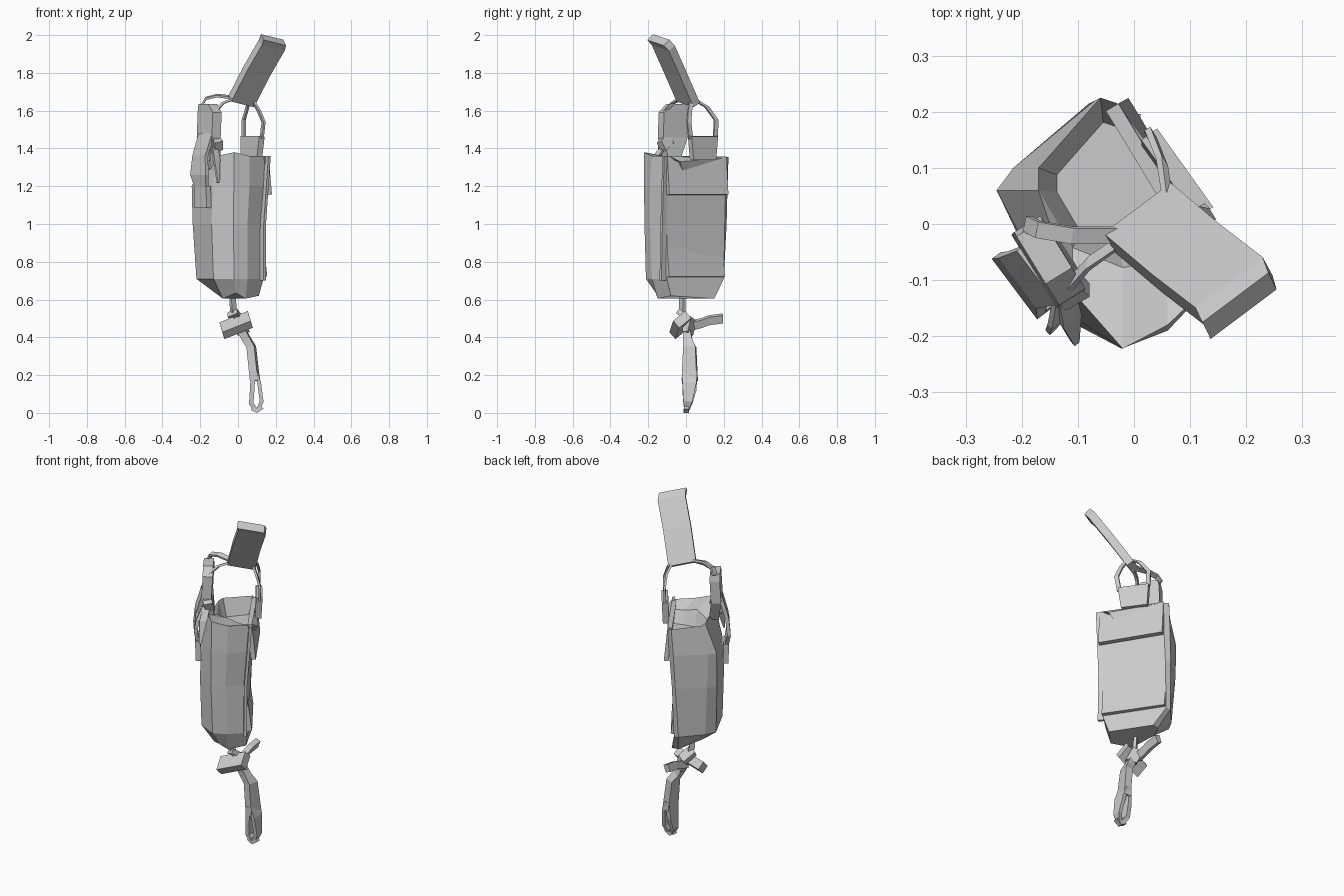
import bpy, bmesh
from mathutils import Vector


def loft(name, rings, floor=None):
    """Skin a stack of rings; an optional floor height sinks the top face."""
    bm = bmesh.new()
    loops = [[bm.verts.new(p) for p in r] for r in rings]
    n = len(loops[0])
    for a, b in zip(loops, loops[1:]):
        for i in range(n):
            j = (i + 1) % n
            bm.faces.new((a[i], a[j], b[j], b[i]))
    bm.faces.new(loops[0][::-1])
    top = bm.faces.new(loops[-1])
    if floor:
        bmesh.ops.inset_region(bm, faces=[top], thickness=0.025)
        for v in top.verts:          # front of the opening is covered over
            if v.co.y < 0:
                v.co.y *= 0.35
                v.co.z -= 0.03
        res = bmesh.ops.extrude_discrete_faces(bm, faces=[top])
        for v in res["faces"][0].verts:
            v.co = Vector((-0.04 + (v.co.x + 0.04) * 0.75, 0.05 + (v.co.y - 0.05) * 0.75, floor))
    bmesh.ops.recalc_face_normals(bm, faces=bm.faces)
    me = bpy.data.meshes.new(name)
    bm.to_mesh(me)
    bm.free()
    ob = bpy.data.objects.new(name, me)
    bpy.context.collection.objects.link(ob)
    return ob


def ribbon(name, path, w, thick, widths=None):
    """Flat strap along a path; w is the half-width vector."""
    pts, w = [Vector(p) for p in path], Vector(w)
    rings = []
    for i, p in enumerate(pts):
        t = pts[min(i + 1, len(pts) - 1)] - pts[max(i - 1, 0)]
        n = t.cross(w).normalized() * thick / 2
        k = w * (widths[i] if widths else 1)
        rings.append([p - k - n, p + k - n, p + k + n, p - k + n])
    return loft(name, rings)


def ring(z, *xy):
    return [Vector((x, y, z)) for x, y in xy]


# Main pouch: eight-sided loft with an open sunken top
low = ring(.605, (-.01, .15), (-.05, .14), (-.1, .07), (-.12, .02), (-.08, -.11), (-.01, -.16), (.04, -.15), (.11, -.08))
base = ring(.71, (-.06, .2), (-.09, .2), (-.19, .09), (-.22, .03), (-.13, -.16), (-.02, -.212), (.05, -.18), (.135, -.1))
mid = ring(1.0, (-.05, .205), (-.08, .215), (-.21, .1), (-.24, .05), (-.14, -.16), (-.025, -.22), (.05, -.19), (.13, -.1))
high = ring(1.2, (-.035, .21), (-.07, .22), (-.215, .1), (-.245, .06), (-.135, -.15), (-.022, -.222), (.06, -.19), (.145, -.1))
rim = ring(1.36, (-.03, .215), (-.06, .225), (-.17, .1), (-.17, .06), (-.11, -.12), (-.02, -.222), (.06, -.18), (.155, -.09))
for i, z in ((2, .63), (3, .635), (5, .635), (7, .62)):
    low[i].z = z
for i, z in ((0, 1.35), (1, 1.355), (5, 1.38)):
    rim[i].z = z
loft("pouch_body", [low, base, mid, high, rim], floor=1.26)

# Two overhanging flaps on the flat rear panel
ribbon("upper_flap", [(-.03, .213, 1.255), (.16, -.1, 1.255)], (-.009, -.005, .1), .026)
ribbon("lower_flap", [(-.06, .195, .795), (.138, -.1, .795)], (-.008, -.005, .075), .022)

# Piping seam running down the edge of the rear panel
ribbon("edge_seam", [(.155, -.105, 1.36), (.13, -.115, 1.0), (.13, -.12, .7)], (.012, -.015, 0), .016)

# Wide grip strap at the top
ribbon("grip_strap", [(.015, .012, 1.645), (.10, -.06, 1.81), (.178, -.12, 1.945), (.188, -.146, 1.975)],
       (.06, .045, -.015), .045, [1, 1, 1, .98])

# Right-hand tab and its wire-like loop up to the grip
ribbon("right_tab", [(.07, .09, 1.34), (.077, .09, 1.465)], (.05, -.07, 0), .035, [.85, 1])
for path in ([(.03, .155, 1.46), (.03, .16, 1.55), (.05, .11, 1.62), (.06, .04, 1.66)],
             [(.125, .025, 1.45), (.135, .015, 1.54), (.11, .02, 1.6), (.08, .03, 1.65)]):
    ribbon("right_loop", path, (.006, -.01, 0), .012)

# Left-hand cords from the grip to the shoulder tab
ribbon("left_cord_upper", [(-.03, -.02, 1.67), (-.11, -.02, 1.68), (-.17, -.01, 1.665), (-.19, .0, 1.63)], (.003, .014, .004), .012)
ribbon("left_cord_lower", [(-.03, -.035, 1.66), (-.08, -.07, 1.64), (-.115, -.11, 1.6)], (.003, .012, 0), .012)

# Left shoulder tab joining the pouch
ribbon("left_tab", [(-.16, -.05, 1.635), (-.15, -.065, 1.59), (-.155, -.07, 1.46), (-.135, -.075, 1.34)],
       (-.04, .065, 0), .055, [.65, 1, 1, .5])

# Hanging strap end with its buckle
ribbon("hanging_strap", [(-.165, -.09, 1.48), (-.2, -.1, 1.36), (-.205, -.11, 1.26), (-.19, -.11, 1.18)],
       (-.045, .06, 0), .02, [.8, .75, .9, .6])
ribbon("strap_buckle", [(-.19, -.11, 1.2), (-.185, -.11, 1.085)], (-.032, .045, 0), .03)

# Crumpled knot and two loose tails on the shoulder
ribbon("shoulder_knot", [(-.18, -.06, 1.4), (-.13, -.1, 1.45), (-.1, -.13, 1.41)], (0, -.015, .03), .05, [.7, 1, .8])
for x, y, z in ((-.105, -.21, 1.22), (-.15, -.19, 1.29)):
    ribbon("loose_tail", [(-.125, -.11, 1.42), ((x - .12) / 2, -.17, 1.34), (x, y, z)], (.014, .012, 0), .012, [1, 1.1, .3])

# Cord and knot beneath the pouch
ribbon("bottom_cord", [(-.03, -.02, .63), (-.025, -.02, .55), (.0, -.005, .46)], (.012, .01, 0), .018)
ribbon("bottom_knot", [(-.085, -.04, .435), (.065, -.02, .495)], (.008, -.032, -.026), .05)
ribbon("knot_wrap", [(-.03, -.03, .53), (.0, .03, .49), (.03, .01, .42)], (.025, -.015, .01), .03)
ribbon("knot_tail", [(-.01, .02, .46), (-.01, .08, .475), (-.01, .12, .49), (-.01, .195, .5)], (.008, 0, .021), .03)

# Lower strap splitting into a closed wrist loop
ribbon("lower_strap", [(.0, .0, .47), (.045, .01, .39), (.07, .02, .35), (.09, .02, .17)],
       (.005, .032, 0), .042, [.6, .7, 1, 1.25])
ribbon("wrist_loop_left", [(.08, .02, .22), (.075, .018, .12), (.07, .01, .05), (.095, .003, .012)],
       (0, .034, 0), .024, [1.2, 1.1, .7, .3])
ribbon("wrist_loop_right", [(.09, .02, .22), (.112, .018, .16), (.125, .01, .06), (.105, .003, .012)],
       (0, .034, 0), .02, [1.2, 1.1, .7, .3])
ribbon("wrist_loop_end", [(.072, .003, .025), (.1, .002, .01), (.128, .003, .03)], (0, .014, 0), .02)
